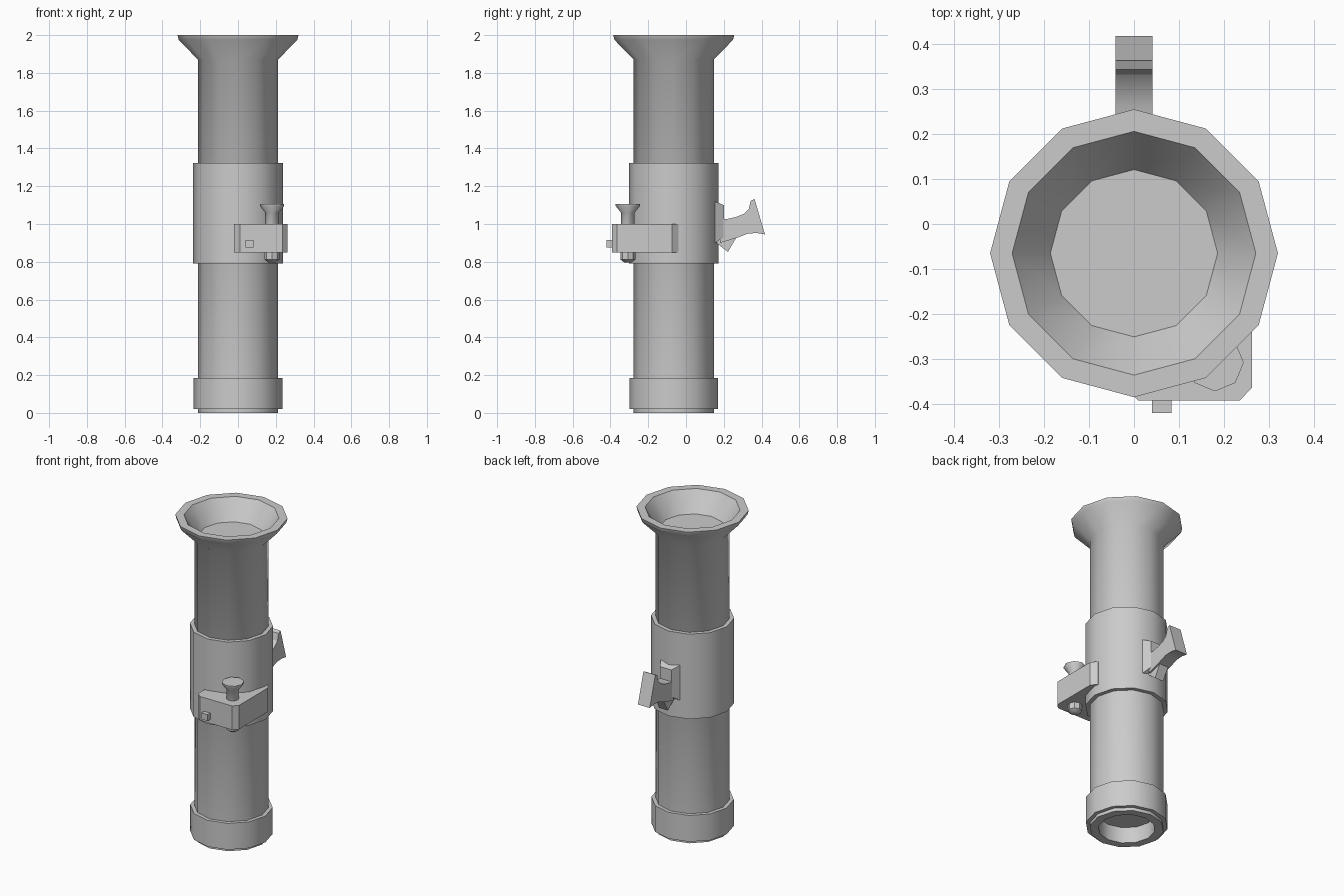
import bpy, bmesh, math

if "Cube" in bpy.data.objects:
    bpy.data.objects.remove(bpy.data.objects["Cube"])

CY = -0.065  # tube axis offset in y


def finish(name, bm, angle=None):
    bmesh.ops.recalc_face_normals(bm, faces=bm.faces[:])
    me = bpy.data.meshes.new(name)
    bm.to_mesh(me)
    bm.free()
    ob = bpy.data.objects.new(name, me)
    bpy.context.collection.objects.link(ob)
    if angle:
        bpy.ops.object.select_all(action='DESELECT')
        ob.select_set(True)
        bpy.context.view_layer.objects.active = ob
        bpy.ops.object.shade_smooth_by_angle(angle=math.radians(angle))
    return ob


def lathe(name, profile, sides, cx, cy, closed=False, angle=50):
    """Revolve (radius, z) points; open profiles get flat end caps."""
    bm = bmesh.new()
    rings = []
    for r, z in profile:
        rings.append([bm.verts.new((cx + r * math.cos(2 * math.pi * i / sides),
                                    cy + r * math.sin(2 * math.pi * i / sides), z))
                      for i in range(sides)])
    pairs = list(zip(rings, rings[1:]))
    if closed:
        pairs.append((rings[-1], rings[0]))
    else:
        bm.faces.new(rings[0])
        bm.faces.new(rings[-1])
    for a, b in pairs:
        for i in range(sides):
            j = (i + 1) % sides
            bm.faces.new((a[i], a[j], b[j], b[i]))
    return finish(name, bm, angle)


def prism(name, a, b, angle=None):
    """Join two matching 3D outlines into a solid."""
    bm = bmesh.new()
    va = [bm.verts.new(p) for p in a]
    vb = [bm.verts.new(p) for p in b]
    bm.faces.new(va)
    bm.faces.new(vb)
    n = len(a)
    for i in range(n):
        j = (i + 1) % n
        bm.faces.new((va[i], va[j], vb[j], vb[i]))
    return finish(name, bm, angle)


def side_prism(name, pts, w, angle=None):
    return prism(name, [(-w, y, z) for y, z in pts], [(w, y, z) for y, z in pts], angle)


# Main tube with flared mouth and recessed ends
lathe("tube", [(0.162, 0.10), (0.162, 0), (0.212, 0), (0.212, 1.87), (0.314, 1.975),
               (0.32, 2.0), (0.271, 2.0), (0.186, 1.88)], 12, 0, CY)

# Collars around the tube
for name, r, z0, z1 in (("base_collar", 0.235, 0.02, 0.185),
                        ("middle_sleeve", 0.237, 0.79, 1.322)):
    lathe(name, [(0.205, z0), (r, z0), (r, z1), (0.205, z1)], 12, 0, CY, closed=True)

# Corner control block
block = [(-0.02, -0.27), (-0.02, -0.365), (0.01, -0.393), (0.235, -0.393),
         (0.262, -0.364), (0.262, -0.075), (0.235, -0.04), (0.20, -0.04)]
prism("control_block", [(x, y, 0.85) for x, y in block], [(x, y, 1.0) for x, y in block])

# Small square button on the block front
button = [(0.04, 0.875), (0.083, 0.875), (0.083, 0.915), (0.04, 0.915)]
prism("button", [(x, -0.42, z) for x, z in button], [(x, -0.385, z) for x, z in button])

# Flared knob through the block
lathe("knob", [(0.02, 0.797), (0.04, 0.812), (0.04, 0.86), (0.036, 0.90), (0.036, 1.06),
               (0.064, 1.095), (0.064, 1.105)], 8, 0.18, -0.308, angle=40)

# Rear mounting plate, tapered outward
outer = [(-0.04, 0.2, 0.93), (0.04, 0.2, 0.93), (0.04, 0.2, 1.10), (-0.04, 0.2, 1.10)]
inner = [(-0.075, 0.14, 0.89), (0.075, 0.14, 0.89), (0.075, 0.14, 1.125), (-0.075, 0.14, 1.125)]
prism("mount_plate", outer, inner)

# Curved rear lever and its lower brace
side_prism("lever", [(0.18, 1.025), (0.22, 1.027), (0.265, 1.037), (0.305, 1.053),
                     (0.332, 1.078), (0.343, 1.122), (0.363, 1.132), (0.418, 0.945),
                     (0.376, 0.952), (0.33, 0.95), (0.27, 0.927), (0.18, 0.90)], 0.041, 30)
side_prism("lever_brace", [(0.18, 0.94), (0.16, 0.90), (0.222, 0.852), (0.27, 0.935)], 0.03)
